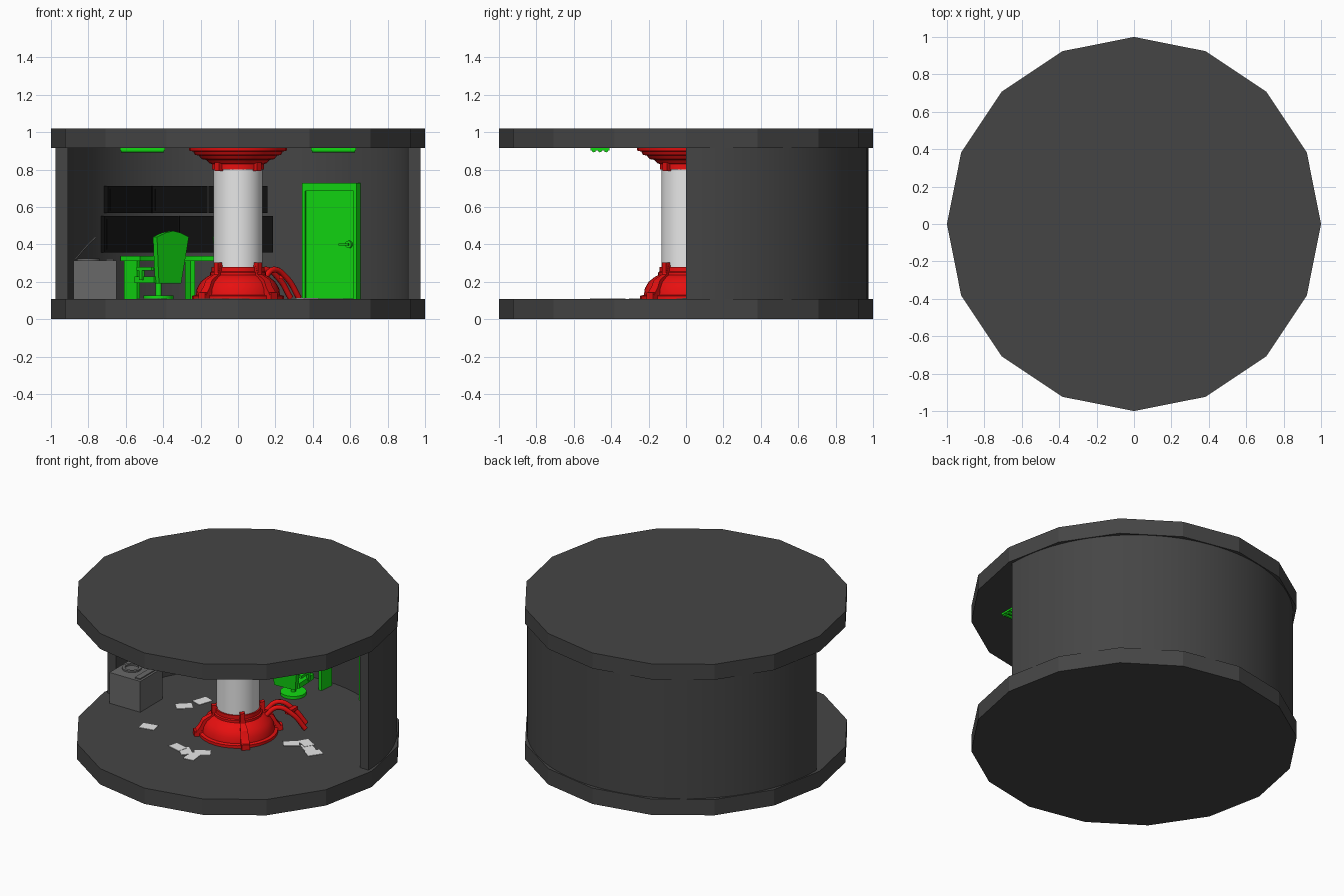
import bpy, bmesh, math, random
from mathutils import Matrix, Vector

if "Cube" in bpy.data.objects:
    bpy.data.objects.remove(bpy.data.objects["Cube"], do_unlink=True)
random.seed(4)
I = Matrix.Identity(4)


def material(name, *rgb):
    m = bpy.data.materials.new(name)
    m.use_nodes = True
    m.diffuse_color = (*rgb, 1)
    m.node_tree.nodes["Principled BSDF"].inputs["Base Color"].default_value = (*rgb, 1)
    return m


CHARCOAL = material("charcoal", .06, .06, .06)
GREY = material("mid grey", .14, .14, .14)
WHITE = material("white", .8, .8, .8)
BLACK = material("black", .005, .005, .005)
RED = material("red", .8, .005, .005)
GREEN = material("green", .006, .72, .006)


def finish(name, bm, mat, smooth=False, M=I):
    bmesh.ops.recalc_face_normals(bm, faces=bm.faces)
    bm.transform(M)
    mesh = bpy.data.meshes.new(name)
    bm.to_mesh(mesh)
    bm.free()
    mesh.materials.append(mat)
    ob = bpy.data.objects.new(name, mesh)
    bpy.context.collection.objects.link(ob)
    if smooth:
        bpy.ops.object.select_all(action='DESELECT')
        ob.select_set(True)
        bpy.context.view_layer.objects.active = ob
        bpy.ops.object.shade_smooth_by_angle(angle=math.radians(30))
    return ob


def box(name, centre, size, mat, M=I):
    bm = bmesh.new()
    bmesh.ops.create_cube(bm, size=1)
    bm.transform(Matrix.Translation(centre) @ Matrix.Diagonal((*size, 1)))
    return finish(name, bm, mat, False, M)


def cylinder(name, centre, r, depth, mat, sides=32, M=I, rot=I, smooth=True):
    bm = bmesh.new()
    bmesh.ops.create_cone(bm, cap_ends=True, segments=sides, radius1=r, radius2=r, depth=depth)
    bm.transform(Matrix.Translation(centre) @ rot)
    return finish(name, bm, mat, smooth, M)


def sweep(name, profile, mat, start=0, end=360, steps=32, M=I):
    """Turn a closed (radius, height) profile about z; angles run from +x."""
    bm = bmesh.new()
    full = end - start == 360
    rings = []
    for i in range(steps if full else steps + 1):
        a = math.radians(start + (end - start) * i / steps)
        rings.append([bm.verts.new((r * math.cos(a), r * math.sin(a), z)) for r, z in profile])
    n = len(profile)
    for i in range(steps):
        p, q = rings[i], rings[(i + 1) % len(rings)]
        for j in range(n):
            k = (j + 1) % n
            bm.faces.new((p[j], p[k], q[k], q[j]))
    if not full:
        bm.faces.new(rings[0])
        bm.faces.new(rings[-1])
    return finish(name, bm, mat, True, M)


def rect(r0, r1, z0, z1):
    return [(r0, z0), (r1, z0), (r1, z1), (r0, z1)]


def facing(degrees, radius=0):
    """Frame whose local +y points outward, turned from the back toward the right."""
    return Matrix.Rotation(math.radians(degrees), 4, 'Z') @ Matrix.Translation((0, radius, 0))


def tube(name, points, r, mat):
    cu = bpy.data.curves.new(name, 'CURVE')
    cu.dimensions = '3D'
    cu.bevel_depth, cu.bevel_resolution, cu.resolution_u = r, 2, 6
    cu.use_fill_caps = True
    sp = cu.splines.new('BEZIER')
    sp.bezier_points.add(len(points) - 1)
    for b, p in zip(sp.bezier_points, points):
        b.co = p
        b.handle_left_type = b.handle_right_type = 'AUTO'
    cu.materials.append(mat)
    ob = bpy.data.objects.new(name, cu)
    bpy.context.collection.objects.link(ob)
    return ob


# Room shell: sixteen-sided floor and ceiling, smooth half-round wall
FLOOR, CEIL = .107, .915
cylinder("floor", (0, 0, FLOOR / 2), 1, FLOOR, CHARCOAL, 16, smooth=False)
cylinder("ceiling", (0, 0, CEIL + .0525), 1, .105, CHARCOAL, 16, smooth=False)
sweep("curved_wall", rect(.91, .975, FLOOR - .004, CEIL + .004), CHARCOAL, 0, 180, 48)

# Central column with red base and stepped head
cylinder("column", (0, 0, .53), .132, .6, WHITE, 48)
sweep("column_base", [(.1, .1), (.245, .1), (.245, .125), (.225, .13), (.22, .165), (.2, .2),
                      (.165, .228), (.15, .235), (.15, .25), (.142, .255), (.142, .28), (.1, .28)], RED)
sweep("column_head", [(.1, .8), (.14, .8), (.14, .83), (.155, .835), (.17, .852), (.195, .856),
                      (.21, .875), (.23, .879), (.24, .897), (.26, .9), (.262, .917), (.1, .917)], RED)
for i in range(4):
    M = facing(45 + 90 * i)
    # Ribs follow the base from collar to floor
    sweep("base_rib", [(.12, .28), (.145, .3), (.165, .24), (.22, .21), (.24, .17),
                       (.27, .13), (.27, .1), (.12, .1)], RED, 84, 96, 2, M)
    box("base_clamp", (0, .15, .275), (.03, .03, .055), RED, M)
    box("head_clamp", (0, .145, .815), (.035, .03, .045), RED, M)
    box("base_foot", (0, .25, .122), (.05, .05, .04), RED, M)

# Pair of hoses running from the base to the floor
for dx, dy in ((.015, -.035), (-.03, .035)):
    tube("hose", [(.12 + dx, .13 + dy, .21), (.175 + dx, .18 + dy, .265), (.25 + dx, .24 + dy, .215),
                  (.31 + dx, .29 + dy, .115)], .016, RED)
box("hose_link", (.235, .235, .225), (.03, .1, .02), RED, I)

# Two rows of wall screens
def screen(angle, radius, width, z0, z1):
    M = facing(angle, radius)
    h = z1 - z0
    box("screen_case", (0, 0, (z0 + z1) / 2), (width, .03, h), BLACK, M)
    box("screen_panel", (0, -.016, (z0 + z1) / 2), (width - .03, .006, h - .03), BLACK, M)


for a in (42, 21, 0):
    screen(a, .88, .315, .567, .712)
for a in (37.6, 4.3):
    screen(a, .86, .5, .357, .552)

# Curved desk under the screens
sweep("desk", rect(.74, .89, .31, .338), GREEN, 83, 135, 16)
for a in (43, 18, -5):
    box("desk_leg", (0, 0, .21), (.025, .1, .21), GREEN, facing(a, .83))


# Swivel chairs turned toward the desk
def chair(angle, radius):
    M = facing(angle, radius)
    cylinder("chair_foot", (0, 0, .118), .08, .02, GREEN, 24, M)
    cylinder("chair_post", (0, 0, .16), .016, .09, GREEN, 12, M)
    box("chair_seat", (0, .01, .212), (.18, .17, .035), GREEN, M)
    bm = bmesh.new()
    outline = [(-.075, .19), (.075, .19), (.09, .3), (.108, .44), (.05, .462),
               (0, .472), (-.05, .462), (-.108, .44), (-.09, .3)]
    face = bm.faces.new([bm.verts.new((x, -.1 - (z - .19) * .1, z)) for x, z in outline])
    new = bmesh.ops.extrude_face_region(bm, geom=[face])["geom"]
    bmesh.ops.translate(bm, vec=(0, .035, 0), verts=[v for v in new if isinstance(v, bmesh.types.BMVert)])
    finish("chair_back", bm, GREEN, False, M)
    for s in (-1, 1):
        box("chair_arm", (s * .09, 0, .27), (.02, .13, .018), GREEN, M)
        box("chair_arm_post", (s * .09, .03, .24), (.016, .025, .06), GREEN, M)


chair(38, .69)
chair(3, .64)

# Door with raised frame and handle
D = facing(-34.8, .88)
box("door_panel", (0, 0, .395), (.33, .03, .58), GREEN, D)
for s in (-1, 1):
    box("door_frame_side", (s * .168, 0, .417), (.02, .05, .625), GREEN, D)
box("door_frame_top", (0, 0, .707), (.356, .05, .045), GREEN, D)
cylinder("door_knob_plate", (.125, -.02, .4), .02, .015, GREEN, 16, D, Matrix.Rotation(math.pi / 2, 4, 'X'))
box("door_handle", (.105, -.04, .4), (.06, .012, .012), GREEN, D)
box("door_handle_stem", (.125, -.03, .4), (.012, .03, .012), GREEN, D)

# Cabinet with ring, control strip and slanted rod
box("cabinet", (-.765, .005, .21), (.23, .24, .21), GREY)
sweep("cabinet_ring", rect(.042, .06, .31, .325), GREY, M=Matrix.Translation((-.8, .01, 0)))
box("cabinet_strip", (-.685, .005, .318), (.04, .2, .008), GREY)
tube("cabinet_rod", [(-.87, .1, .32), (-.81, .1, .39), (-.76, .1, .44)], .004, GREY)

# Ceiling lamps, mirrored about both axes
for sx in (-1, 1):
    for sy in (-1, 1):
        box("lamp_plate", (sx * .51, sy * .46, .91), (.24, .1, .014), GREEN)
        for k in (-1, 0, 1):
            cylinder("lamp_tube", (sx * .51, sy * .46 + k * .033, .903), .011, .23, GREEN, 8,
                     rot=Matrix.Rotation(math.pi / 2, 4, 'Y'))

# Loose sheets on the floor
for x, y in ((-.48, .11), (-.43, .235), (-.486, -.26), (-.17, -.4), (-.1, -.42), (-.02, -.46),
             (0, -.38), (.37, .04), (.44, .1), (.49, .05), (.56, .01)):
    turn = Matrix.Rotation(random.uniform(0, math.pi), 4, 'Z')
    box("paper", (0, 0, 0), (.1, .07, .003), WHITE,
        Matrix.Translation((x, y, FLOOR + random.uniform(.001, .004))) @ turn)
